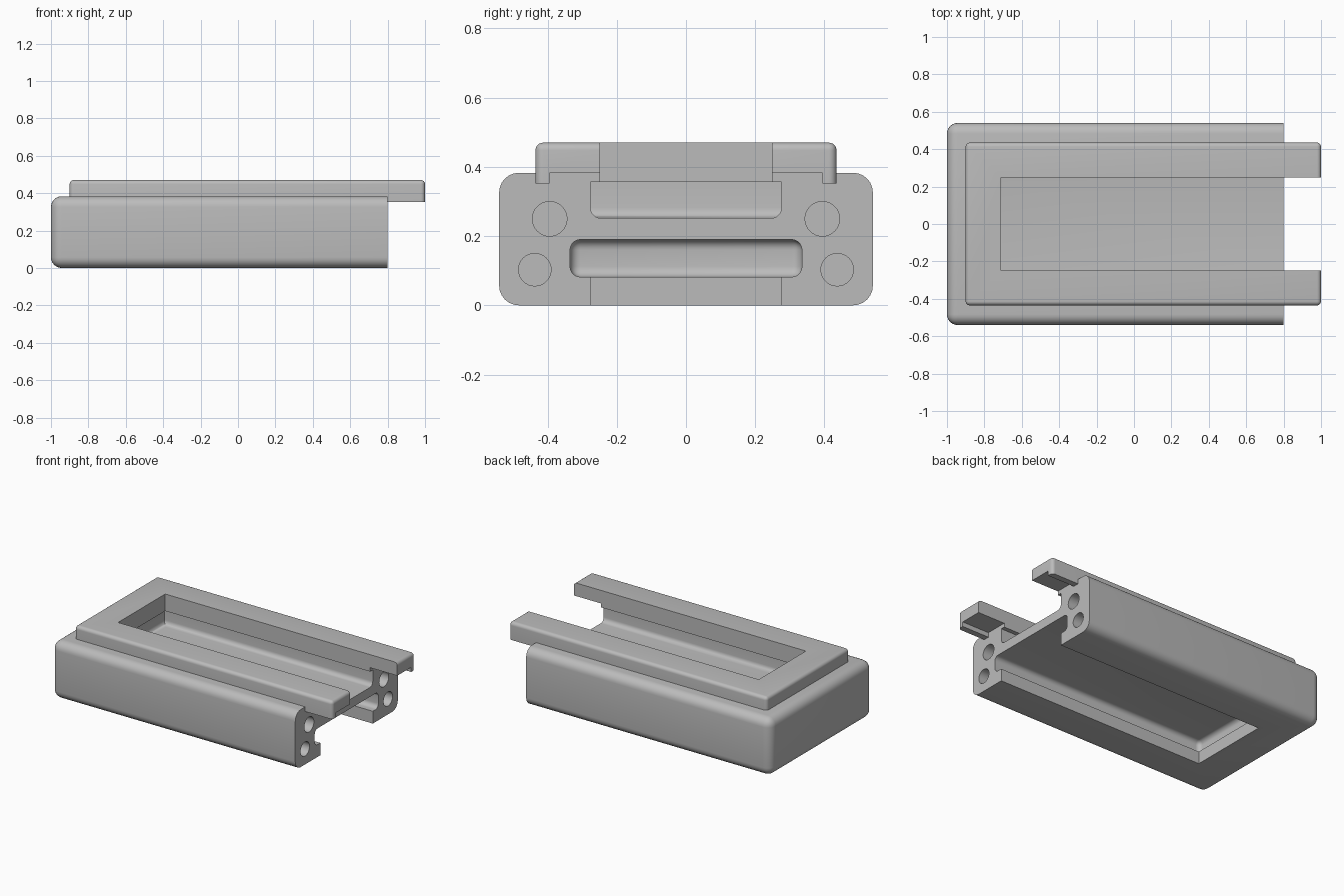
import bpy
import bmesh
from mathutils import Matrix

old = bpy.data.objects.get("Cube")
if old:
    bpy.data.objects.remove(old, do_unlink=True)

grey = bpy.data.materials.new("light_grey")
grey.use_nodes = True
colour = (0.5, 0.5, 0.5, 1)
grey.diffuse_color = colour
grey.node_tree.nodes["Principled BSDF"].inputs["Base Color"].default_value = colour


def make_object(name, bm):
    mesh = bpy.data.meshes.new(name)
    bmesh.ops.recalc_face_normals(bm, faces=bm.faces)
    bm.to_mesh(mesh)
    bm.free()
    mesh.materials.append(grey)
    obj = bpy.data.objects.new(name, mesh)
    bpy.context.collection.objects.link(obj)
    return obj


def box(name, x, half_y, z, radius=0, rounded=None):
    """Box symmetric in y; rounds the edges whose two corners pass the test."""
    bm = bmesh.new()
    bmesh.ops.create_cube(bm, size=1)
    for v in bm.verts:
        v.co = (x[v.co.x > 0], half_y if v.co.y > 0 else -half_y, z[v.co.z > 0])
    if radius:
        edges = [e for e in bm.edges if rounded(e.verts[0].co, e.verts[1].co)]
        bmesh.ops.bevel(bm, geom=edges, offset=radius, segments=6,
                        profile=0.5, affect='EDGES', clamp_overlap=True)
    return make_object(name, bm)


def drill(name, x, y, z, radius, depth):
    bm = bmesh.new()
    bmesh.ops.create_cone(bm, cap_ends=True, segments=32, radius1=radius,
                          radius2=radius, depth=depth * 2,
                          matrix=Matrix.Translation((x, y, z))
                          @ Matrix.Rotation(1.570796, 4, 'Y'))
    return make_object(name, bm)


def cut(target, cutters):
    bpy.context.view_layer.objects.active = target
    for cutter in cutters:
        mod = target.modifiers.new("cut", 'BOOLEAN')
        mod.operation = 'DIFFERENCE'
        mod.solver = 'EXACT'
        mod.object = cutter
        bpy.ops.object.modifier_apply(modifier=mod.name)
        bpy.data.objects.remove(cutter, do_unlink=True)


def smooth(obj):
    bpy.ops.object.select_all(action='DESELECT')
    obj.select_set(True)
    bpy.context.view_layer.objects.active = obj
    bpy.ops.object.shade_smooth_by_angle(angle=0.6)


end, top, beyond = 0.8, 0.383, 1.2

# Housing: rounded everywhere except around its flat open end
housing = box("housing", (-1, end), 0.54, (0, top), 0.057,
              lambda a, b: min(a.x, b.x) < 0)
cutters = [
    # upper tray with a rounded floor, and the narrower mouth above it
    box("tray_cut", (-0.735, beyond), 0.276, (0.252, 0.357), 0.03,
        lambda a, b: max(a.z, b.z) < 0.3),
    box("mouth_cut", (-0.71, beyond), 0.248, (0.34, 0.6)),
    # lower slot and its opening through the underside
    box("slot_cut", (-0.79, beyond), 0.335, (0.082, 0.19), 0.03,
        lambda a, b: True),
    box("underside_cut", (-0.735, beyond), 0.276, (-0.2, 0.13)),
]
# Screw holes in the open end
for side in (-1, 1):
    cutters.append(drill("upper_hole", end, side * 0.394, 0.25, 0.05, 0.3))
    cutters.append(drill("lower_hole", end, side * 0.437, 0.103, 0.047, 0.3))
cut(housing, cutters)
smooth(housing)

# Top rail: U-shaped frame with two arms past the end and a thin outer lip
rail = box("top_rail", (-0.9, 1), 0.435, (0.352, 0.47), 0.022,
           lambda a, b: max(a.z, b.z) > 0.4)
cut(rail, [
    box("window_cut", (-0.71, beyond), 0.248, (0.2, 0.6)),
    box("recess_cut", (-0.86, beyond), 0.395, (0.2, top)),
])
smooth(rail)
